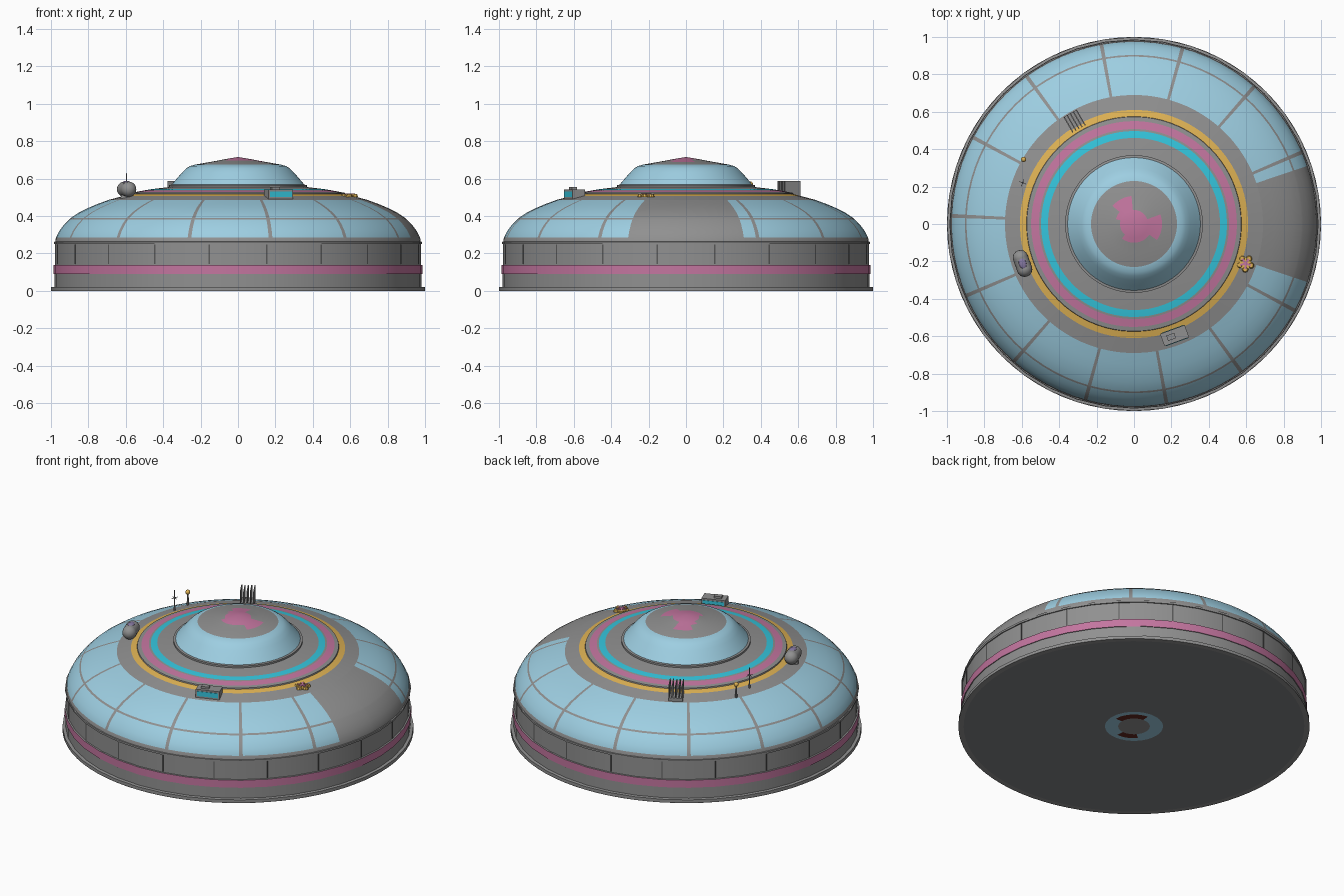
import bpy, bmesh
from math import radians, cos, sin, pi
from mathutils import Matrix, Vector

old = bpy.data.objects.get("Cube")
if old:
    bpy.data.objects.remove(old, do_unlink=True)


def material(name, r, g, b):
    m = bpy.data.materials.new(name)
    m.use_nodes = True
    m.diffuse_color = (r, g, b, 1)
    m.node_tree.nodes["Principled BSDF"].inputs["Base Color"].default_value = (r, g, b, 1)
    return m


GRAY = material("concrete_gray", 0.28, 0.28, 0.28)
BLUE = material("glass_blue", 0.34, 0.62, 0.76)
YELLOW = material("trim_yellow", 0.74, 0.45, 0.09)
PINK = material("trim_pink", 0.55, 0.18, 0.35)
CYAN = material("trim_cyan", 0.035, 0.56, 0.72)
FLOOR = material("floor_gray", 0.22, 0.225, 0.235)
DARK = material("charcoal", 0.1, 0.1, 0.1)
RED = material("dark_red", 0.12, 0.02, 0.015)
VIOLET = material("muted_violet", 0.24, 0.19, 0.36)


def finish(name, bm, mats, smooth=True):
    mesh = bpy.data.meshes.new(name)
    bm.to_mesh(mesh)
    bm.free()
    for m in mats:
        mesh.materials.append(m)
    ob = bpy.data.objects.new(name, mesh)
    bpy.context.collection.objects.link(ob)
    if smooth:
        bpy.ops.object.select_all(action='DESELECT')
        ob.select_set(True)
        bpy.context.view_layer.objects.active = ob
        bpy.ops.object.shade_smooth_by_angle(angle=radians(25))
    return ob


def lathe(name, profile, angles, rule):
    """Revolve (radius, height) points; rule(row, angle) picks the material."""
    bm = bmesh.new()
    rows = []
    for r, z in profile:
        if r == 0:
            rows.append([bm.verts.new((0, 0, z))] * len(angles))
        else:
            rows.append([bm.verts.new((r * cos(radians(a)), r * sin(radians(a)), z)) for a in angles])
    mats = []
    n = len(angles)
    for row in range(len(profile) - 1):
        low, high = rows[row], rows[row + 1]
        for i in range(n):
            k = (i + 1) % n
            corners = list(dict.fromkeys((low[i], low[k], high[k], high[i])))
            face = bm.faces.new(corners)
            step = (angles[k] - angles[i]) % 360
            mid = (angles[i] + step / 2 + 180) % 360 - 180
            m = rule(row, mid)
            if m not in mats:
                mats.append(m)
            face.material_index = mats.index(m)
    return finish(name, bm, mats)


def even(n):
    return [360 * i / n for i in range(n)]


def frame(angle, r, z):
    """Local frame on the roof: x points outwards, y along the rim."""
    return Matrix.Rotation(radians(angle), 4, 'Z') @ Matrix.Translation((r, 0, z))


def box(name, place, size, mat, offset=(0, 0, 0)):
    bm = bmesh.new()
    bmesh.ops.create_cube(bm, size=1, matrix=place @ Matrix.Translation(offset) @ Matrix.Diagonal((*size, 1)))
    return finish(name, bm, [mat], False)


def cone(name, place, r1, r2, height, mat, sides=12, offset=(0, 0, 0)):
    bm = bmesh.new()
    lift = Matrix.Translation(Vector(offset) + Vector((0, 0, height / 2)))
    bmesh.ops.create_cone(bm, cap_ends=True, segments=sides, radius1=r1, radius2=r2,
                          depth=height, matrix=place @ lift)
    return finish(name, bm, [mat])


def ball(name, place, size, mat, offset=(0, 0, 0)):
    bm = bmesh.new()
    bmesh.ops.create_uvsphere(bm, u_segments=16, v_segments=10, radius=1,
                              matrix=place @ Matrix.Translation(offset) @ Matrix.Diagonal((*size, 1)))
    return finish(name, bm, [mat])


# Outer wall with base flange and pink belt
wall = [(1.0, 0), (1.0, 0.02), (0.982, 0.022), (0.982, 0.09), (0.987, 0.09), (0.987, 0.137),
        (0.978, 0.138), (0.978, 0.25), (0.985, 0.25), (0.985, 0.262), (0.975, 0.264)]
lathe("outer_wall", wall, even(40), lambda row, a: PINK if row == 4 else GRAY)

# Vertical joints in the wall
for i in range(20):
    box("wall_joint", frame(i * 18 + 9, 0.975, 0.195), (0.01, 0.007, 0.105), DARK)

# Underside, with a round hub panel that faces inwards
lathe("floor", [(0.165, 0), (0.97, 0), (1.0, 0)], even(80), lambda row, a: (FLOOR, GRAY)[row])

def hub_rule(row, a):
    if row == 1 and (0 < a < 85 or -140 < a < -85):
        return RED
    return GRAY if row == 2 else BLUE

lathe("floor_hub", [(0.165, 0), (0.135, 0), (0.09, 0), (0, 0)], even(80), hub_rule)

# Glazed dome: fourteen bays, radial ribs, one ring rib and a solid sector
bay = 360 / 14
dome_angles = [-18.5, 18.5]
for k in range(14):
    centre = bay * (k - 0.1)
    dome_angles += [centre - 0.6, centre + 0.6] + [centre + bay * j / 6 for j in range(1, 6)]
dome_angles = sorted(a % 360 for a in dome_angles)
dome = [(0.978, 0.262), (0.974, 0.285), (0.955, 0.322), (0.93, 0.355), (0.904, 0.381),
        (0.895, 0.389), (0.85, 0.419), (0.8, 0.444), (0.75, 0.465), (0.69, 0.487)]

def dome_rule(row, a):
    from_rib = abs((a + bay * 0.1 + bay / 2) % bay - bay / 2)
    solid = abs(a) < 18.5 or from_rib < 0.6 or row in (0, 4)
    return GRAY if solid else BLUE

lathe("glazed_dome", dome, dome_angles, dome_rule)

# Flat upper roof with coloured rings, on the same divisions as the dome
roof = [(0.69, 0.487), (0.61, 0.508), (0.575, 0.517), (0.573, 0.524), (0.55, 0.528), (0.508, 0.536),
        (0.497, 0.538), (0.46, 0.544), (0.36, 0.556)]
ring_colours = (GRAY, YELLOW, GRAY, GRAY, PINK, GRAY, CYAN, GRAY)
lathe("roof_rings", roof, dome_angles, lambda row, a: ring_colours[row])

# Central cap: lip, rounded glazed slope and shallow conical top with a pink patch
cap = [(0.368, 0.55), (0.368, 0.566), (0.355, 0.568), (0.33, 0.597), (0.3, 0.632), (0.278, 0.654),
       (0.258, 0.667), (0.23, 0.675), (0.15, 0.689), (0.1, 0.698), (0.075, 0.703), (0, 0.716)]

def cap_rule(row, a):
    if 2 <= row <= 6:
        return BLUE
    wide = -35 < a < 18 or 95 < a < 140
    middle = wide or -130 < a <= -35 or 140 <= a < 165
    pink = row == 10 or (row == 9 and middle) or (row == 8 and wide)
    return PINK if pink else GRAY

lathe("central_cap", cap, even(72), cap_rule)

# Finned vent
vent = frame(120, 0.635, 0.54)
for i in range(5):
    box("vent_fin", vent, (0.095, 0.006, 0.095), GRAY, (0, (i - 2) * 0.019, 0))
box("vent_base", vent, (0.095, 0.082, 0.02), GRAY, (0, 0, -0.04))

# Capsule tank lying along the rim on a pedestal
tank = frame(199.5, 0.632, 0.543)
along = tank @ Matrix.Rotation(pi / 2, 4, 'X')
cone("tank_body", along, 0.041, 0.041, 0.066, GRAY, 16, (0, 0, -0.033))
for side in (-1, 1):
    ball("tank_end", tank, (0.041, 0.041, 0.041), GRAY, (0, side * 0.033, 0))
cone("tank_pedestal", tank, 0.035, 0.025, 0.05, GRAY, offset=(0, 0, -0.055))
ball("tank_hatch", tank, (0.02, 0.03, 0.008), VIOLET, (0, 0, 0.037))

# Plant unit with cyan sides
unit = frame(-70, 0.635, 0.515)
box("plant_unit", unit, (0.07, 0.14, 0.056), GRAY)
box("plant_unit_band", unit, (0.075, 0.125, 0.03), CYAN, (0, 0, 0.002))
box("plant_unit_hood", unit, (0.03, 0.045, 0.012), GRAY, (0, -0.02, 0.034))

# Small yellow petalled pad with a pink star
pad = frame(-19.5, 0.632, 0.503)
cone("pad", pad, 0.034, 0.034, 0.01, YELLOW, 10)
for i in range(5):
    arm = pad @ Matrix.Rotation(i * 2 * pi / 5, 4, 'Z')
    cone("pad_petal", arm, 0.017, 0.012, 0.014, YELLOW, 8, (0.032, 0, 0))
    box("pad_star_arm", arm, (0.03, 0.011, 0.005), PINK, (0.015, 0, 0.014))

# Beacon post and cross mast
beacon = frame(149.7, 0.684, 0.485)
cone("beacon_post", beacon, 0.007, 0.005, 0.08, GRAY, 8)
ball("beacon_lamp", beacon, (0.014, 0.014, 0.014), YELLOW, (0, 0, 0.085))
mast = frame(159.7, 0.635, 0.495)
cone("mast", mast, 0.005, 0.002, 0.135, GRAY, 8)
box("mast_crossbar", mast, (0.003, 0.04, 0.003), GRAY, (0, 0, 0.085))
box("mast_crossbar", mast, (0.04, 0.003, 0.003), GRAY, (0, 0, 0.085))
